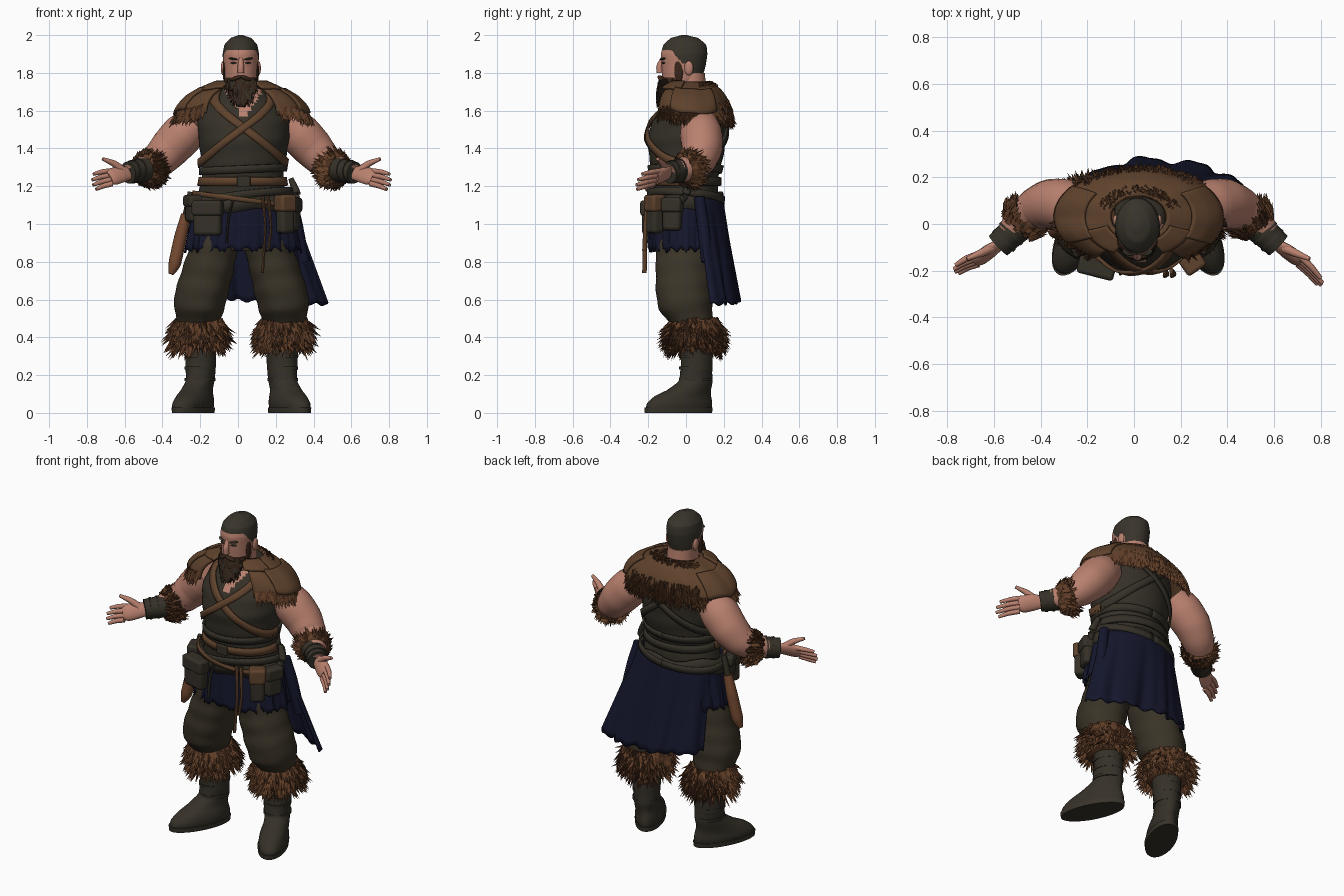
import bpy, bmesh, math, random
from math import sin, cos, pi, radians
from mathutils import Vector

random.seed(4)
R = random.uniform
if "Cube" in bpy.data.objects:
    bpy.data.objects.remove(bpy.data.objects["Cube"])


def material(name, code):
    lin = [(int(code[i:i + 2], 16) / 255) ** 2.2 for i in (0, 2, 4)]
    m = bpy.data.materials.new(name)
    m.use_nodes = True
    m.diffuse_color = (*lin, 1)
    m.node_tree.nodes["Principled BSDF"].inputs["Base Color"].default_value = (*lin, 1)
    return m


skin = material("skin", "B8806E")
hair = material("hair", "3B372F")
beard_dark = material("beard brown", "3B2A20")
leather = material("brown leather", "5F4430")
tan = material("tan leather", "744B34")
fur_light = material("fur brown", "62412C")
fur_dark = material("fur dark brown", "483021")
dark = material("dark leather", "38342C")
trouser = material("trouser olive", "3C362B")
navy = material("navy cloth", "1B1D30")
AXIS = 0.018  # the figure stands slightly off the middle


def finish(name, bm, mats, paint=None, angle=50):
    bmesh.ops.recalc_face_normals(bm, faces=bm.faces)
    me = bpy.data.meshes.new(name)
    bm.to_mesh(me)
    bm.free()
    for m in mats:
        me.materials.append(m)
    for p in me.polygons:
        p.use_smooth = True
        if paint:
            p.material_index = paint(p.center)
    me.set_sharp_from_angle(angle=radians(angle))
    ob = bpy.data.objects.new(name, me)
    bpy.context.collection.objects.link(ob)
    return ob


def curve(table, t):
    """Smooth interpolation of table rows, keyed by their first value."""
    i = 0
    while i < len(table) - 2 and t > table[i + 1][0]:
        i += 1
    a, b = table[i], table[i + 1]
    p, q = table[max(i - 1, 0)], table[min(i + 2, len(table) - 1)]
    f = (t - a[0]) / (b[0] - a[0])
    return [b1 * f + a1 * (1 - f) + f * (1 - f) * ((1 - f) * (2 * a1 - p1 - b1) + f * (2 * b1 - a1 - q1)) / 4
            for p1, a1, b1, q1 in zip(p[1:], a[1:], b[1:], q[1:])]


def rings_mesh(name, rings, mats, paint=None):
    bm = bmesh.new()
    vs = [[bm.verts.new(p) for p in ring] for ring in rings]
    n = len(vs[0])
    for a, b in zip(vs, vs[1:]):
        for k in range(n):
            bm.faces.new((a[k], a[(k + 1) % n], b[(k + 1) % n], b[k]))
    bm.faces.new(vs[0])
    bm.faces.new(vs[-1])
    return finish(name, bm, mats, paint)


def loft(name, table, mats, side=1, axis=0.0, rot=0, wrinkle=0, n=40, m=30, paint=None):
    """Stack of level ellipses; rows are z, cx, cy, rx, ry."""
    rings = []
    for j in range(m + 1):
        z = table[0][0] + (table[-1][0] - table[0][0]) * j / m
        cx, cy, rx, ry = curve(table, z)
        ring = []
        for k in range(n):
            a = 2 * pi * k / n
            w = 1 + wrinkle * sin(2 * a + z * 33) * sin(3 * a - z * 24)
            x, y = rx * w * sin(a), -ry * w * cos(a)
            ring.append((side * (cx + x * cos(rot) - y * sin(rot)) + axis, cy + x * sin(rot) + y * cos(rot), z))
        rings.append(ring)
    return rings_mesh(name, rings, mats, paint)


def tube(name, pts, radii, mat, flat=1.0, n=16, up=(0, 0.1, 1)):
    """Round or flattened tube along a path."""
    pts = [Vector(p) for p in pts]
    table = [(i, *p, r) for i, (p, r) in enumerate(zip(pts, radii))]
    m = 5 * (len(pts) - 1)
    path = [curve(table, i / 5) for i in range(m + 1)]
    rings = []
    for i, row in enumerate(path):
        t = (Vector(path[min(i + 1, m)][:3]) - Vector(path[max(i - 1, 0)][:3])).normalized()
        s = t.cross(Vector(up) if abs(t.z) < 0.9 else Vector((0, 1, 0))).normalized()
        u = s.cross(t)
        rings.append([Vector(row[:3]) + row[3] * (s * flat * cos(2 * pi * k / n) + u * sin(2 * pi * k / n))
                      for k in range(n)])
    return rings_mesh(name, rings, [mat])


def sheet(name, func, nu, nv, mat, thick=0.012):
    """Cloth or strap from a function of u and v."""
    bm = bmesh.new()
    g = [[bm.verts.new(func(i / nu, j / nv)) for j in range(nv + 1)] for i in range(nu + 1)]
    for i in range(nu):
        for j in range(nv):
            bm.faces.new((g[i][j], g[i + 1][j], g[i + 1][j + 1], g[i][j + 1]))
    ob = finish(name, bm, [mat])
    sol = ob.modifiers.new("thickness", "SOLIDIFY")
    sol.thickness, sol.offset = thick, 0
    return ob


def fur(name, samples, size, mats=(fur_light, fur_dark), width=0.012):
    """Pointed tufts from pairs of root and direction."""
    bm = bmesh.new()
    for p, d in samples:
        p, d = Vector(p), Vector(d).normalized()
        s = d.orthogonal().normalized()
        u = d.cross(s)
        tip = bm.verts.new(p + d * size * R(0.6, 1.3))
        base = [bm.verts.new(p - d * 0.01 + width * (s * cos(a) + u * sin(a))) for a in (0, 2.1, 4.2)]
        tone = R(0, 1) < 0.3
        for k in range(3):
            bm.faces.new((base[k], base[(k + 1) % 3], tip)).material_index = tone
    return finish(name, bm, mats, angle=20)


def fur_cuff(name, c, t, r, half, size, count):
    c, t = Vector(c), Vector(t).normalized()
    s = t.orthogonal().normalized()
    u = t.cross(s)
    tube(name + "_core", [c + t * half * k for k in (-1, -0.5, 0.5, 1)], [r * 0.8, r, r, r * 0.75], fur_light, n=20)
    samples = []
    for _ in range(count):
        a, h = R(0, 2 * pi), R(-1, 1)
        d = s * cos(a) + u * sin(a)
        samples.append((c + t * half * h + d * r * (1 - 0.2 * h * h), d + t * R(0.5, 2.4) + u * R(-0.5, 0.5)))
    fur(name + "_tufts", samples, size)


def box(name, loc, size, mat, rot=(0, 0, 0), bevel=0.02):
    bm = bmesh.new()
    bmesh.ops.create_cube(bm, size=1)
    bmesh.ops.scale(bm, vec=size, verts=bm.verts)
    ob = finish(name, bm, [mat])
    ob.location, ob.rotation_euler = loc, rot
    b = ob.modifiers.new("round", "BEVEL")
    b.width, b.segments = bevel, 3


def ball(name, loc, scale, mat, rot=(0, 0, 0)):
    bm = bmesh.new()
    bmesh.ops.create_uvsphere(bm, u_segments=16, v_segments=10, radius=1)
    bmesh.ops.scale(bm, vec=scale, verts=bm.verts)
    ob = finish(name, bm, [mat])
    ob.location, ob.rotation_euler = loc, rot


# Torso with an open neckline
BODY = [(1.0, .025, 0, .25, .165), (1.15, .025, 0, .235, .17), (1.25, .025, -.005, .215, .175),
        (1.35, .03, 0, .225, .195), (1.45, .03, 0, .24, .207), (1.55, .03, .015, .245, .19),
        (1.64, .025, .04, .2, .15), (1.73, .02, .05, .09, .09)]
loft("torso_vest", BODY, [dark, skin], wrinkle=0.015, n=64, m=50,
     paint=lambda c: int(c.y < 0 and c.z > 1.55 + abs(c.x - 0.03) * 1.6))


def surf(z, a, off=0.0):
    cx, cy, rx, ry = curve(BODY, z)
    return Vector((cx + (rx + off) * sin(a), cy - (ry + off) * cos(a), z))


def deg(u, lo, hi):
    return radians(lo + (hi - lo) * u)


def band(name, zf, w, mat, off=0.01, lo=-180, hi=180):
    def point(u, v):
        a = deg(u, lo, hi)
        return surf(zf(a) + w * (v - 0.5), a, off)
    sheet(name, point, 48, 2, mat)


# Straps are brown in front and dark behind
for part, mat, lo, hi in (("front", leather, -95, 95), ("back", dark, 95, 265)):
    band(part + "_strap_a", lambda a: 1.51 - 0.19 * sin(a), 0.05, mat, 0.01, lo, hi)
    band(part + "_strap_b", lambda a: 1.51 + 0.19 * sin(a), 0.045, mat, 0.015, lo, hi)
    band(part + "_main_belt", lambda a: 1.225, 0.045, mat, 0.012, lo, hi)
band("waist_sash", lambda a: 1.29 + 0.01 * sin(a), 0.04, dark)
band("vest_hem", lambda a: 1.115 + 0.012 * sin(5 * a), 0.09, dark, 0.022)
band("slung_belt", lambda a: 1.14 + 0.035 * sin(a + 0.5), 0.04, dark, 0.03)
band("thin_belt", lambda a: 1.13 - 0.035 * sin(a), 0.025, leather, 0.034, -80, 80)
box("belt_buckle", (0.03, -0.2, 1.225), (0.07, 0.02, 0.06), dark, bevel=0.006)

# Shoulder mantle and pads
MANTLE = [(0, .12, .09, 1.745), (.35, .205, .145, 1.705), (.65, .285, .18, 1.655), (.85, .335, .195, 1.60), (1, .355, .2, 1.54)]


def mantle(a, v, off=0.0):
    rx, ry, z = curve(MANTLE, v)
    z += v * (0.05 * max(0, cos(a)) + 0.01 * max(0, -cos(a))) + 0.006 * sin(9 * a) * v
    return Vector((0.02 + (rx + off) * sin(a), 0.03 - (ry + off) * cos(a), z + off))


sheet("mantle", lambda u, v: mantle(deg(u, 32, 328), v), 72, 14, leather, 0.02)
for s, word in ((1, "left"), (-1, "right")):
    sheet(word + "_shoulder_pad", lambda u, v: mantle(s * deg(u, 58, 128), 0.4 + 0.52 * v, 0.012), 20, 10, leather, 0.015)
    sheet(word + "_collar_flap", lambda u, v: mantle(s * deg(u, 25, 70), 0.05 + 0.4 * v, 0.012), 12, 6, leather)
edge = [(deg(R(0, 1), 34, 326), R(0.9, 1)) for _ in range(800)]
edge += [(deg(R(0, 1), 135, 225), R(0.72, 1)) for _ in range(220)]
edge += [(deg(R(0, 1), 110, 250), R(0.05, 0.25)) for _ in range(160)]
fur("mantle_fur", [(mantle(a, v, 0.004), (sin(a) + R(-.4, .4), -cos(a) + R(-.4, .4), -R(1.5, 3))) for a, v in edge], 0.05)

# Neck, head, face
loft("neck", [(1.58, .02, .03, .1, .09), (1.68, .018, .025, .085, .085), (1.8, .015, .02, .08, .08)], [skin], m=8)


def head_paint(c):
    temple = c.y > -0.09 and c.z > 1.85 - 1.2 * (c.y + 0.02)
    return int(c.z > 1.92 or (temple and c.z > 1.85) or (c.y > 0.035 and c.z > 1.75))


HEAD = [(1.68, .015, -.03, .05, .06), (1.72, .015, -.03, .078, .09), (1.77, .015, -.02, .088, .105),
        (1.84, .015, -.013, .093, .117), (1.90, .015, -.01, .096, .123), (1.95, .015, -.006, .086, .112),
        (1.985, .015, -.008, .054, .072), (2.0, .015, -.01, .012, .015)]
loft("head", HEAD, [skin, hair], n=96, m=90, paint=head_paint)
BEARD = [(1.62, .02, -.125, .018, .018), (1.66, .02, -.11, .048, .042), (1.71, .018, -.085, .072, .068),
         (1.75, .015, -.06, .086, .084), (1.775, .015, -.05, .08, .084)]
loft("beard", BEARD, [beard_dark], wrinkle=0.05, m=20)
whiskers = []
for _ in range(260):
    z, a = R(1.64, 1.76), R(-1.7, 1.7)
    bx, by, rx, ry = curve(BEARD, z)
    whiskers.append(((bx + rx * sin(a), by - ry * cos(a), z), (0.3 * sin(a), -0.2 * cos(a), -1)))
fur("beard_tufts", whiskers, 0.028, (beard_dark, hair), 0.007)
tube("nose", [(.015, -.122, 1.88), (.015, -.14, 1.835), (.015, -.138, 1.8)], [.011, .017, .018], skin)
for s, word in ((1, "left"), (-1, "right")):
    ball(word + "_ear", (0.015 + s * 0.094, 0.015, 1.825), (0.012, 0.024, 0.038), skin)
    ball(word + "_eye", (0.015 + s * 0.038, -0.12, 1.853), (0.018, 0.008, 0.005), hair, (0, 0, s * 0.3))
    ball(word + "_brow", (0.015 + s * 0.04, -0.122, 1.874), (0.026, 0.014, 0.006), hair, (0, s * -0.15, s * 0.35))
    ball(word + "_moustache", (0.015 + s * 0.025, -0.133, 1.772), (0.034, 0.016, 0.011), beard_dark, (0, s * 0.35, s * 0.3))
    ball(word + "_sideburn", (0.015 + s * 0.087, -0.038, 1.81), (0.009, 0.024, 0.06), beard_dark)

# Limbs, built once for each side
for s, word in ((1, "left"), (-1, "right")):
    def at(x, y, z):
        return (s * x + AXIS, y, z)

    tube(word + "_arm", [at(.24, .07, 1.54), at(.31, .08, 1.475), at(.375, .085, 1.405), at(.435, .065, 1.34),
                         at(.5, .015, 1.295), at(.56, -.05, 1.28), at(.6, -.09, 1.27)],
         [.095, .112, .108, .094, .075, .055, .045], skin, n=24)
    fur_cuff(word + "_elbow_cuff", at(.488, .02, 1.292), (-s * 0.6, 0.7, 0.1), 0.096, 0.045, 0.034, 380)
    tube(word + "_bracer", [at(.5, .0, 1.29), at(.55, -.045, 1.28), at(.6, -.092, 1.272)], [.068, .062, .058], dark, n=20)
    for k in range(2):
        p = Vector(at(.545 + .03 * k, -.04 - .03 * k, 1.282 - .005 * k))
        q = Vector((s * 0.005, -0.005, 0))
        tube(word + "_bracer_strap", [p - q, p + q], [.066 - .003 * k] * 2, dark, n=20)
    tube(word + "_palm", [at(.59, -.085, 1.27), at(.635, -.115, 1.265), at(.68, -.148, 1.25), at(.70, -.162, 1.243)],
         [.036, .048, .048, .036], skin, 0.5, up=(0, 0.6, 1))
    for k, reach in enumerate((.93, 1, .96, .8)):
        h = 0.034 - 0.023 * k
        a = Vector(at(.685, -.15 + h * 0.6, 1.248 + h))
        tip = Vector(at(.79, -.23 - s * .03 + h * 0.6, 1.22 + h * 1.25))
        mid = a.lerp(tip, reach * 0.55) + Vector((0, 0.006, 0.004))
        tube(word + "_finger", [a, mid, a.lerp(tip, reach)], [.015, .0135, .009], skin, n=10)
    tube(word + "_thumb", [at(.63, -.105, 1.285), at(.675, -.125, 1.32), at(.735, -.15, 1.345)], [.022, .017, .009], skin, n=10)

    loft(word + "_trouser_leg", [(.4, .222, .045, .09, .09), (.48, .23, .025, .11, .115), (.54, .225, .0, .13, .14),
                                 (.62, .215, -.01, .142, .15), (.74, .182, -.012, .138, .15), (.86, .148, -.01, .13, .15),
                                 (1.0, .125, -.005, .12, .15)],
         [trouser], s, AXIS, wrinkle=0.03, m=50)
    fur_cuff(word + "_knee_cuff", at(.225, .045, .415), (0, 0, -1), 0.145, 0.08, 0.06, 560)
    loft(word + "_boot", [(.02, .255, -.04, .08, .19), (.05, .255, -.038, .083, .188), (.085, .248, -.02, .078, .165),
                          (.12, .236, .015, .072, .125), (.17, .22, .05, .072, .092), (.25, .215, .055, .08, .085),
                          (.42, .22, .05, .085, .085)],
         [dark], s, AXIS, rot=0.45, wrinkle=0.025, m=36)
    loft(word + "_sole", [(0, .255, -.04, .083, .194), (.028, .255, -.04, .086, .197)], [hair], s, AXIS, rot=0.45, m=1)
    for z in (.17, .23, .29):
        loft(word + "_boot_strap", [(z, .219, .052, .08, .09), (z + .016, .219, .052, .08, .09)],
             [dark], s, AXIS, rot=0.45, m=1)
loft("hips", [(.86, .02, -.005, .14, .12), (.92, .02, 0, .22, .15), (1.05, .025, 0, .245, .165)], [trouser], m=8)


# Ragged skirt and long back cloth
def skirt(u, v):
    a = deg(u, -150, 150)
    fold = 0.008 * v * sin(13 * a) + 0.005 * v * sin(29 * a)
    low = Vector((0.022 + 0.3 * sin(a), -0.19 * cos(a), 0.865 + 0.012 * sin(23 * a) + 0.008 * sin(67 * a)))
    return surf(1.14, a, 0.014).lerp(low, v) + Vector((sin(a), -cos(a), 0)) * fold


HEM = [(0, .47, .13), (.12, .42, .2), (.35, .26, .255), (.6, .05, .275), (.82, -.13, .24), (1, -.23, .15)]


def back_cloth(u, v):
    a = deg(u, 105, 250)
    x, y = curve(HEM, u)
    fold = 0.012 * v * sin(23 * u) + 0.005 * v * sin(51 * u)
    low = Vector((x, y, 0.575 + 0.05 * u * u + 0.008 * sin(60 * u)))
    return surf(1.14, a, 0.02).lerp(low, v) + Vector((sin(a), -cos(a), 0)) * fold


sheet("skirt", skirt, 120, 10, navy)
sheet("back_cloth", back_cloth, 90, 16, navy)
tube("cloth_roll", [(.28, .07, 1.14), (.31, .09, 1.0), (.35, .11, .8)], [.028, .032, .03], navy)

# Pouches, hanging straps and sheath
for name, x, y, z, w, h, lid, turn in (("large_pouch", -.16, -.185, 1.03, .15, .18, dark, -.25),
                                       ("small_pouch", .25, -.165, 1.05, .085, .2, leather, .6),
                                       ("side_pouch", .285, -.07, 1.05, .1, .17, dark, 1.2),
                                       ("hip_pouch", -.235, -.08, 1.08, .1, .14, dark, -1.2)):
    box(name, (x, y, z), (w, 0.07, h), dark, (0, 0, turn))
    box(name + "_flap", (x, y, z + h * 0.3), (w + 0.012, 0.085, h * 0.45), lid, (0, 0, turn), 0.015)
for x, low in ((.13, .74), (.16, .86)):
    tube("hanging_strap", [(x, -.2, 1.15), (x + .015, -.215, .98), (x, -.22, low)], [.014, .011, .012], leather, 0.6, 8)
tube("belt_tie", [(-.02, -.19, 1.15), (-.05, -.205, 1.03), (-.06, -.21, .9)], [.012, .012, .012], dark, 0.5, 8)
tube("sheath", [(-.275, -.02, 1.05), (-.305, -.02, .93), (-.335, -.03, .79), (-.355, -.035, .735)],
     [.026, .033, .033, .014], tan)
tube("knife_grip", [(-.275, -.02, 1.05), (-.25, -.015, 1.17)], [.018, .016], dark)
tube("side_horn", [(.28, .02, 1.24), (.31, .0, 1.16), (.29, -.04, 1.1)], [.014, .022, .014], dark)
